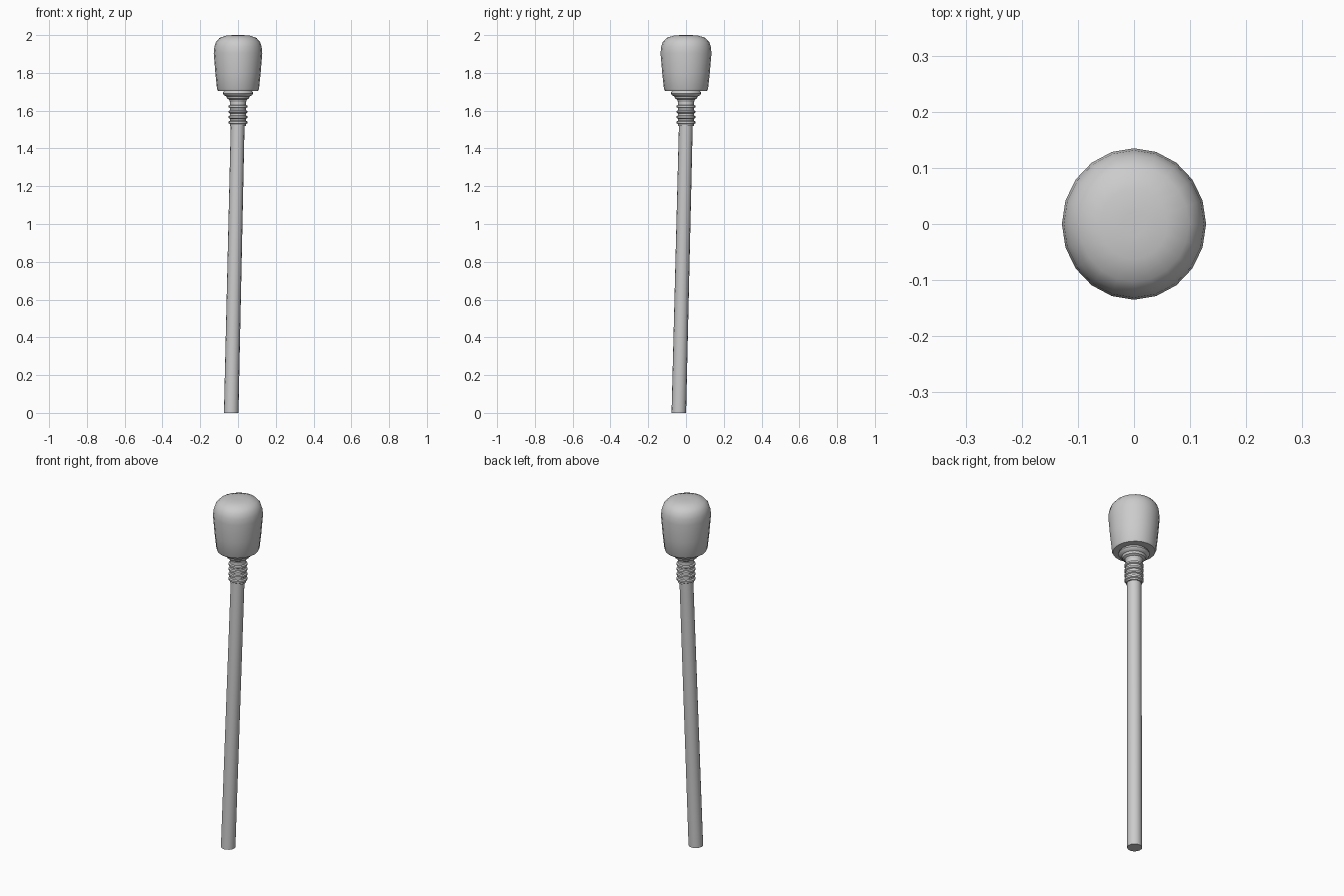
import bpy
import bmesh
from math import cos, sin, pi
from mathutils import Vector

if "Cube" in bpy.data.objects:
    bpy.data.objects.remove(bpy.data.objects["Cube"])


def loft(name, rings, sides):
    """Skin a stack of horizontal rings given as (rx, ry, x, y, z), capping both ends."""
    bm = bmesh.new()
    loops = []
    for rx, ry, x, y, z in rings:
        loops.append([bm.verts.new(Vector((x + rx * cos(2 * pi * i / sides),
                                           y + ry * sin(2 * pi * i / sides), z)))
                      for i in range(sides)])
    for a, b in zip(loops, loops[1:]):
        for i in range(sides):
            j = (i + 1) % sides
            bm.faces.new((a[i], a[j], b[j], b[i]))
    bm.faces.new(loops[0][::-1])
    bm.faces.new(loops[-1])
    bm.normal_update()
    mesh = bpy.data.meshes.new(name)
    bm.to_mesh(mesh)
    bm.free()
    obj = bpy.data.objects.new(name, mesh)
    bpy.context.collection.objects.link(obj)
    bpy.ops.object.select_all(action='DESELECT')
    obj.select_set(True)
    bpy.context.view_layer.objects.active = obj
    bpy.ops.object.shade_smooth_by_angle(angle=0.7)
    return obj


# Mallet head: slightly oval, tapering down, rounded on top
head = [(0.080, 1.705), (0.106, 1.705), (0.111, 1.715), (0.120, 1.80),
        (0.1285, 1.905), (0.125, 1.938), (0.117, 1.963), (0.098, 1.985),
        (0.060, 1.998), (0.020, 2.0)]
loft("head", [(r, r * 1.05, 0, 0, z) for r, z in head], 20)

# Stepped collar under the head
collar = [(0.042, 1.645), (0.047, 1.658), (0.058, 1.664), (0.062, 1.676),
          (0.075, 1.682), (0.080, 1.690), (0.078, 1.698), (0.070, 1.706)]
loft("collar", [(r, r, 0, 0, z) for r, z in collar], 20)

# Ribbed grip: sleeve with four raised bands
sleeve = [(0.042, 1.52)]
for z in (1.538, 1.566, 1.594, 1.622):
    sleeve += [(0.042, z - 0.009), (0.049, z - 0.005),
               (0.049, z + 0.005), (0.042, z + 0.009)]
sleeve.append((0.042, 1.66))
loft("ribbed_sleeve", [(r, r, 0, 0, z) for r, z in sleeve], 20)

# Leaning stick
loft("stick", [(0.0385, 0.0385, -0.036, -0.038, 0),
               (0.0365, 0.0365, -0.001, 0.0, 1.56)], 16)
